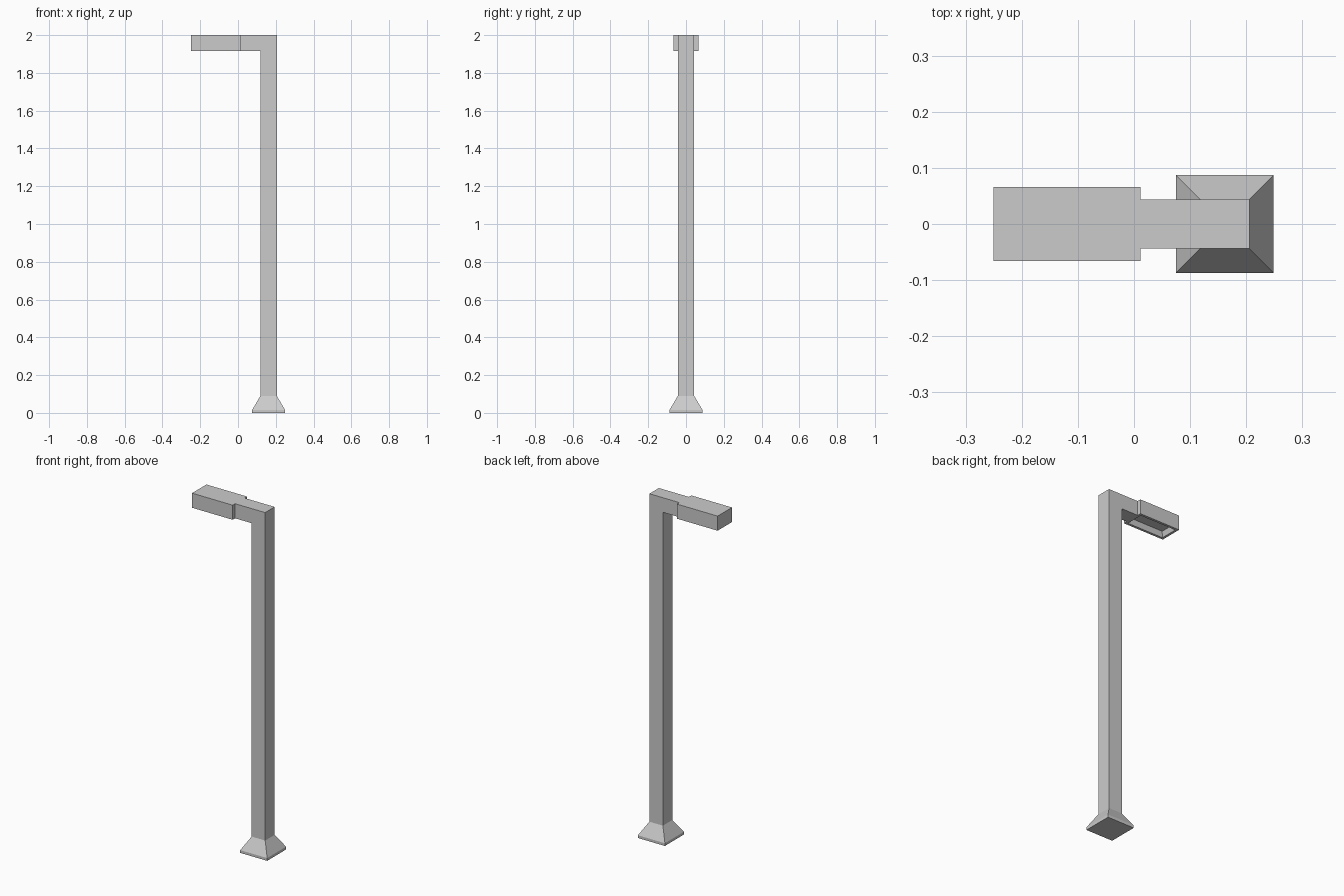
import bpy, bmesh

if "Cube" in bpy.data.objects:
    bpy.data.objects.remove(bpy.data.objects["Cube"])

PX, PR = 0.162, 0.0435      # post centre and half width
HX0, HX1, HR = -0.25, 0.012, 0.066   # lamp head extents
Z0, Z1 = 1.915, 2.0         # arm and head underside / top


def finish(name, bm):
    bmesh.ops.recalc_face_normals(bm, faces=bm.faces)
    mesh = bpy.data.meshes.new(name)
    bm.to_mesh(mesh)
    bm.free()
    obj = bpy.data.objects.new(name, mesh)
    bpy.context.collection.objects.link(obj)
    return obj


# Base foot: short plinth tapering up to the post
bm = bmesh.new()
rings = []
for z, r in ((0, 0.087), (0.016, 0.087), (0.09, PR)):
    rings.append([bm.verts.new((PX + sx * r, sy * r, z))
                  for sx, sy in ((-1, -1), (1, -1), (1, 1), (-1, 1))])
bm.faces.new(rings[0][::-1])
for a, b in zip(rings, rings[1:]):
    for i in range(4):
        j = (i + 1) % 4
        bm.faces.new((a[i], a[j], b[j], b[i]))
finish("base_foot", bm)

# Post and arm: one L-shaped profile given thickness
bm = bmesh.new()
profile = [(PX - PR, 0.09), (PX + PR, 0.09), (PX + PR, Z1),
           (HX1, Z1), (HX1, Z0), (PX - PR, Z0)]
face = bm.faces.new([bm.verts.new((x, -PR, z)) for x, z in profile])
ext = bmesh.ops.extrude_face_region(bm, geom=[face])
verts = [g for g in ext["geom"] if isinstance(g, bmesh.types.BMVert)]
bmesh.ops.translate(bm, verts=verts, vec=(0, 2 * PR, 0))
finish("post_and_arm", bm)

# Lamp head: box with a sloped recess in its underside
bm = bmesh.new()
bmesh.ops.create_cube(bm, size=1)
for v in bm.verts:
    v.co = ((HX0 + HX1) / 2 + v.co.x * (HX1 - HX0),
            v.co.y * 2 * HR,
            (Z0 + Z1) / 2 + v.co.z * (Z1 - Z0))
bm.normal_update()
under = min(bm.faces, key=lambda f: f.calc_center_median().z)
bmesh.ops.inset_region(bm, faces=[under], thickness=0.02)
bmesh.ops.inset_region(bm, faces=[under], thickness=0.014)
for v in under.verts:
    v.co.z += 0.03
finish("lamp_head", bm)
